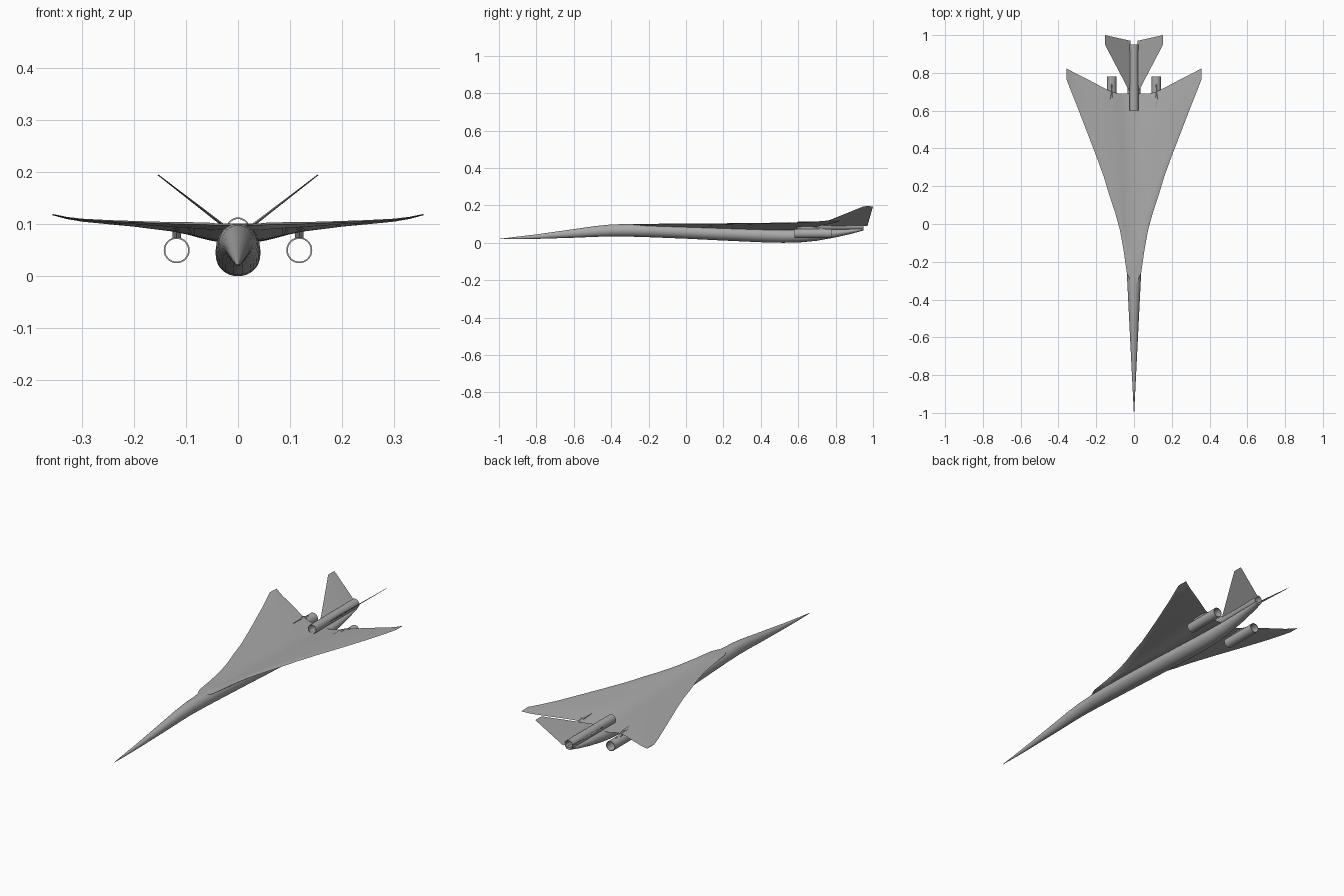
import bpy, math
from mathutils import Vector

cube = bpy.data.objects.get("Cube")
if cube:
    bpy.data.objects.remove(cube, do_unlink=True)

grey = bpy.data.materials.new("airframe_grey")
grey.use_nodes = True
GREY = (0.4, 0.4, 0.4, 1)
grey.diffuse_color = GREY
grey.node_tree.nodes["Principled BSDF"].inputs["Base Color"].default_value = GREY


def loft(name, rings, caps=True, closed=False, angle=40):
    """Skin a list of equal-length closed rings of points."""
    n, m = len(rings[0]), len(rings)
    verts = [p for ring in rings for p in ring]
    faces = []
    for i in range(m if closed else m - 1):
        k = (i + 1) % m
        for j in range(n):
            l = (j + 1) % n
            faces.append((i * n + j, i * n + l, k * n + l, k * n + j))
    if caps and not closed:
        faces += [tuple(range(n)), tuple(range((m - 1) * n, m * n))]
    mesh = bpy.data.meshes.new(name)
    mesh.from_pydata(verts, [], faces)
    mesh.materials.append(grey)
    obj = bpy.data.objects.new(name, mesh)
    bpy.context.collection.objects.link(obj)
    bpy.ops.object.select_all(action='DESELECT')
    obj.select_set(True)
    bpy.context.view_layer.objects.active = obj
    bpy.ops.object.mode_set(mode='EDIT')
    bpy.ops.mesh.select_all(action='SELECT')
    bpy.ops.mesh.normals_make_consistent(inside=False)
    bpy.ops.object.mode_set(mode='OBJECT')
    bpy.ops.object.shade_smooth_by_angle(angle=math.radians(angle))
    return obj


def oval(x, y, z, rx, rz, n=32):
    return [(x + rx * math.cos(2 * math.pi * i / n), y,
             z + rz * math.sin(2 * math.pi * i / n)) for i in range(n)]


def tube(name, x, z, y0, y1, r, wall):
    """Open thin-walled duct."""
    path = [(y0, r), (y1, r), (y1, r - wall), (y0, r - wall)]
    return loft(name, [oval(x, y, z, q, q) for y, q in path], closed=True)


# Fuselage: y, bottom, top, half width
body = [(-1, .019, .021, .001), (-.9, .019, .033, .006), (-.8, .021, .045, .011),
        (-.6, .027, .073, .021), (-.48, .032, .090, .027), (-.4, .034, .098, .031),
        (-.3, .033, .101, .036), (-.2, .030, .100, .039), (0, .022, .094, .042),
        (.2, .012, .087, .043), (.4, .003, .079, .043), (.52, 0, .074, .042),
        (.62, .003, .072, .039), (.7, .011, .072, .035), (.8, .029, .074, .029),
        (.88, .047, .076, .023), (.95, .066, .078, .016)]
loft("fuselage", [oval(0, y, (b + t) / 2, w, (t - b) / 2) for y, b, t, w in body])

# Wing: x, leading y, trailing y, leading z, trailing z, thickness
half = [(0, -.34, .69, .099, .066, .010), (.038, -.26, .69, .098, .066, .012),
        (.055, -.14, .69, .099, .069, .013), (.075, -.03, .69, .100, .074, .012),
        (.1, .06, .695, .100, .081, .011), (.13, .15, .705, .101, .087, .009),
        (.16, .25, .72, .102, .091, .008), (.2, .36, .742, .104, .096, .006),
        (.25, .49, .768, .106, .101, .005), (.3, .62, .793, .109, .106, .004),
        (.33, .695, .809, .113, .111, .003), (.357, .765, .823, .119, .118, .002)]


def wing_ring(x, y0, y1, z0, z1, thick):
    steps = 12
    ring = []
    for side in (1, -1):
        for i in range(steps):
            s = i / steps if side == 1 else 1 - i / steps
            h = thick / 2 * min(1, 4 * math.sqrt(s * (1 - s) ** 2)) if s else 0
            ring.append((x, y0 + (y1 - y0) * s, z0 + (z1 - z0) * s + side * h))
    return ring


mirrored = [(-s[0],) + s[1:] for s in reversed(half[1:])]
loft("wing", [wing_ring(*s) for s in mirrored + half])

# Centre engine duct above the tail
tube("centre_engine", 0, .09, .6, .95, .023, .003)

for side, label in ((1, "left"), (-1, "right")):
    # Underwing engine and its pylon
    tube(label + "_engine", side * .118, .05, .58, .78, .025, .003)
    pylon = [[(side * .118 + dx * .008, y, z) for dx, y in
              ((0, y0), (1, y0 + .03), (1, y1 - .03), (0, y1), (-1, y1 - .03), (-1, y0 + .03))]
             for z, y0, y1 in ((.073, .6, .75), (.09, .58, .69))]
    loft(label + "_pylon", pylon)

    # Slanted tail fin
    fin = []
    for x, y0, y1, z, t in ((.018, .69, .97, .09, .003), (.154, .95, 1, .195, .001)):
        normal = Vector((-.61 * side, 0, .79)) * t
        front, back = Vector((side * x, y0, z)), Vector((side * x, y1, z))
        mid = front.lerp(back, .4)
        fin.append([front, mid + normal, back, mid - normal])
    loft(label + "_tail_fin", fin, angle=30)
